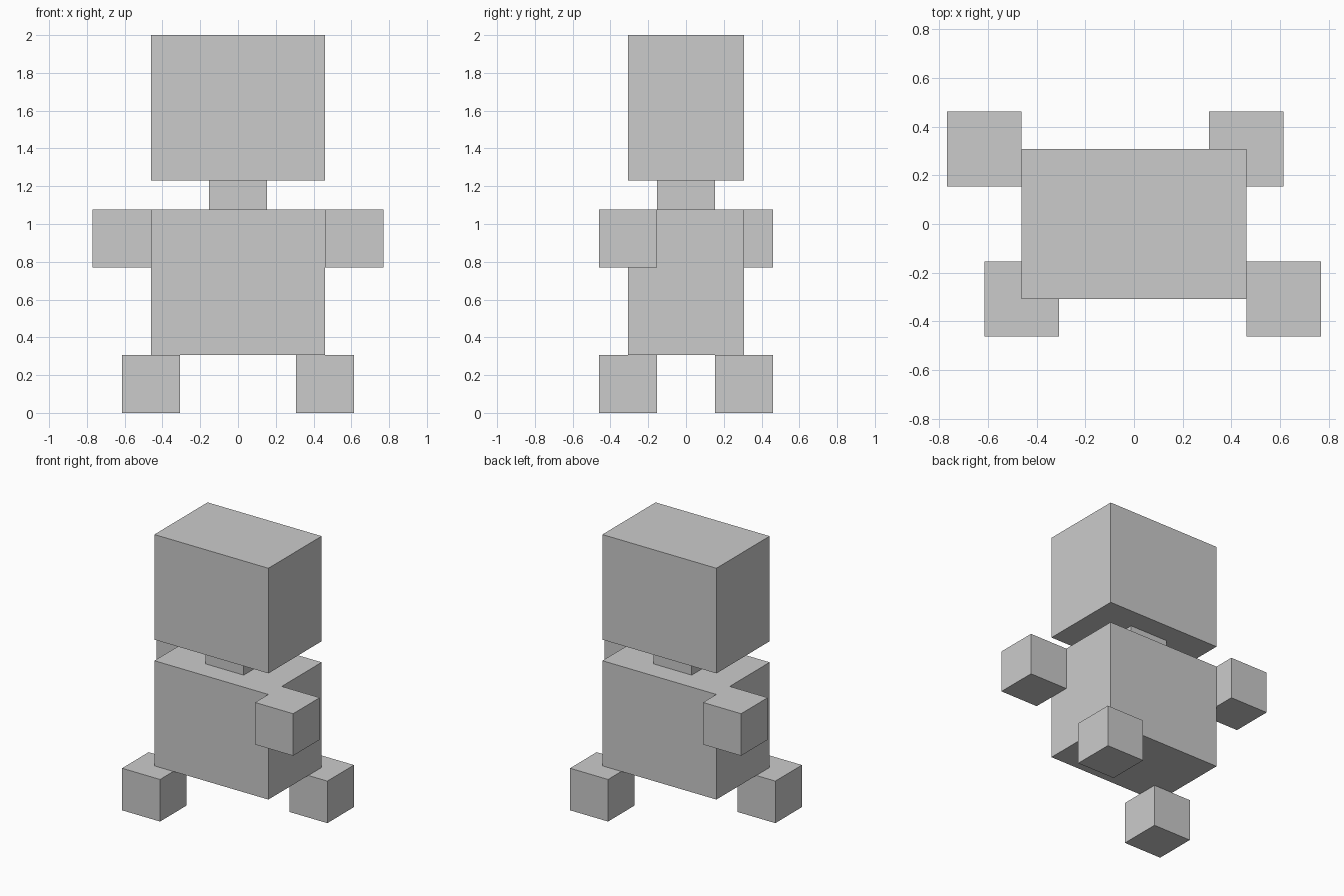
import bpy
import bmesh
from mathutils import Matrix, Vector

if "Cube" in bpy.data.objects:
    bpy.data.objects.remove(bpy.data.objects["Cube"], do_unlink=True)

UNIT = 2 / 13  # block module: the figure is 13 modules tall

grey = bpy.data.materials.new("light_grey")
grey.use_nodes = True
colour = (0.6, 0.6, 0.6, 1)
grey.diffuse_color = colour
grey.node_tree.nodes["Principled BSDF"].inputs["Base Color"].default_value = colour


def block(name, size, centre):
    """Flat-shaded box, with size and centre given in modules."""
    bm = bmesh.new()
    scale = Matrix.Diagonal((*(s * UNIT for s in size), 1))
    bmesh.ops.create_cube(bm, size=1, matrix=scale)
    mesh = bpy.data.meshes.new(name)
    bm.to_mesh(mesh)
    bm.free()
    mesh.materials.append(grey)
    obj = bpy.data.objects.new(name, mesh)
    obj.location = Vector(centre) * UNIT
    bpy.context.collection.objects.link(obj)


# Central stack
block("torso", (6, 4, 5), (0, 0, 4.5))
block("neck", (2, 2, 1), (0, 0, 7.5))
block("head", (6, 4, 5), (0, 0, 10.5))

# Limbs in a walking pose: each arm swings opposite to the foot on its side
for side, sign in (("left", 1), ("right", -1)):
    block(side + "_arm", (2, 2, 2), (4 * sign, -2 * sign, 6))
    block(side + "_foot", (2, 2, 2), (3 * sign, 2 * sign, 1))
